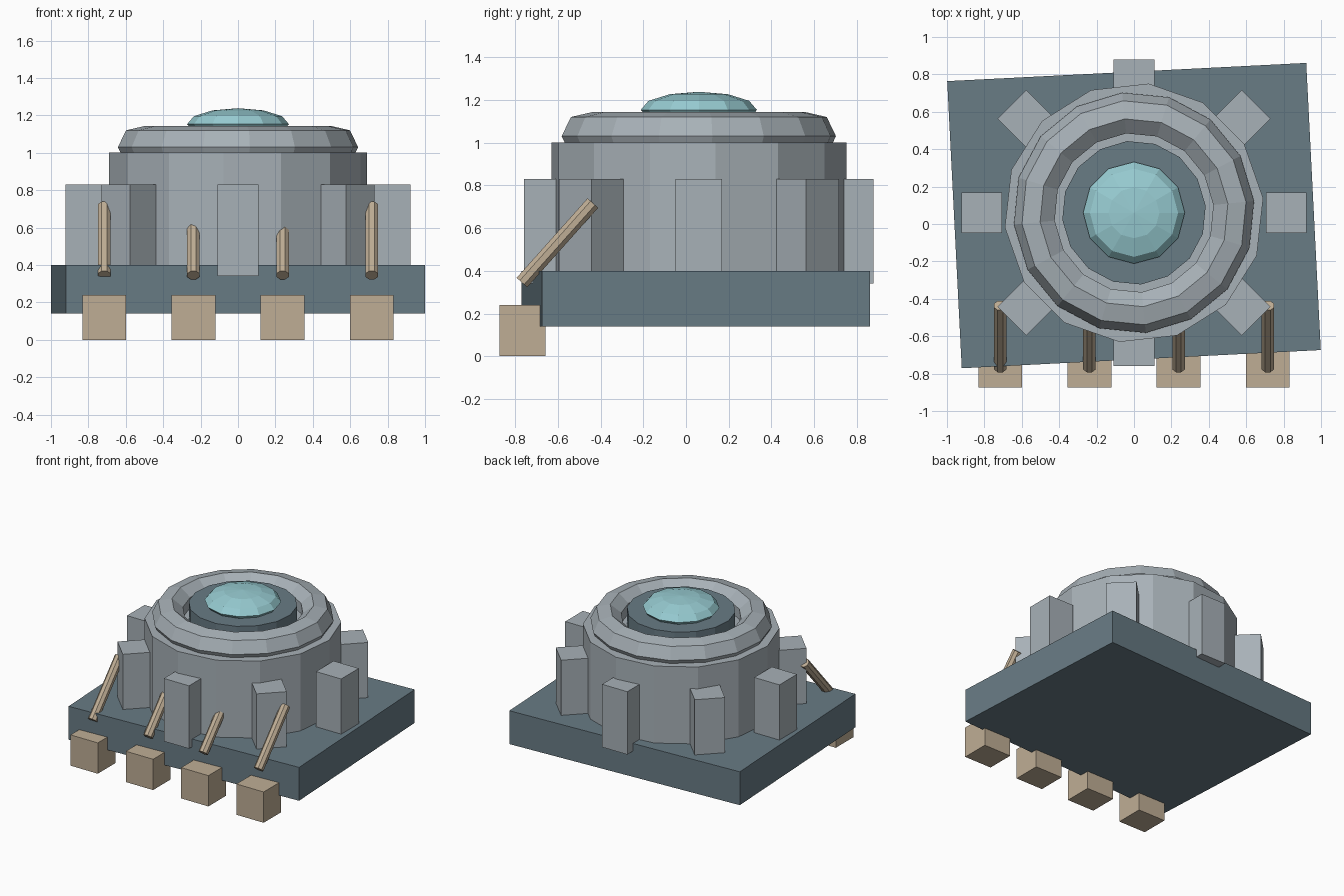
import bpy, bmesh
from math import sin, cos, tau, pi, radians
from mathutils import Matrix, Vector

old = bpy.data.objects.get("Cube")
if old:
    bpy.data.objects.remove(old, do_unlink=True)

HUB = Vector((0, 0.06, 0))


def material(name, color):
    mat = bpy.data.materials.new(name)
    mat.use_nodes = True
    mat.diffuse_color = (*color, 1)
    mat.node_tree.nodes["Principled BSDF"].inputs["Base Color"].default_value = (*color, 1)
    return mat


slate = material("slate", (0.14, 0.2, 0.235))
stone = material("pale stone", (0.39, 0.44, 0.475))
sand = material("sand", (0.52, 0.42, 0.3))
glass = material("aqua glass", (0.31, 0.6, 0.64))


def finish(name, bm, mat, matrix):
    bmesh.ops.recalc_face_normals(bm, faces=bm.faces)
    mesh = bpy.data.meshes.new(name)
    bm.to_mesh(mesh)
    bm.free()
    mesh.materials.append(mat)
    obj = bpy.data.objects.new(name, mesh)
    obj.matrix_world = matrix
    bpy.context.collection.objects.link(obj)
    return obj


def box(name, size, center, mat, turn=0):
    bm = bmesh.new()
    bmesh.ops.create_cube(bm, size=1, matrix=Matrix.Diagonal((*size, 1)))
    return finish(name, bm, mat, Matrix.Translation(center) @ Matrix.Rotation(turn, 4, "Z"))


def lathe(name, profile, sides, mat, matrix, phase=0.0, closed=False):
    """Turn (radius, height) points about z; open profiles get end caps."""
    bm = bmesh.new()
    rings = [[bm.verts.new((r * cos(tau * (i + phase) / sides),
                            r * sin(tau * (i + phase) / sides), z))
              for i in range(sides)] for r, z in profile]
    pairs = list(zip(rings, rings[1:]))
    if closed:
        pairs.append((rings[-1], rings[0]))
    else:
        bm.faces.new(rings[0])
        bm.faces.new(rings[-1])
    for a, b in pairs:
        for i in range(sides):
            j = (i + 1) % sides
            bm.faces.new((a[i], a[j], b[j], b[i]))
    return finish(name, bm, mat, matrix)


at_hub = Matrix.Translation(HUB)

# Slightly skewed foundation slab
box("base_slab", (1.922, 1.537, 0.26), (0, 0.045, 0.27), slate, radians(2.9))

# Faceted drum, rolled rim and central plinth
lathe("drum", [(0.695, 0.38), (0.695, 1.0)], 14, stone, at_hub, 0.25)
rim = [(0.53 + 0.115 * cos(tau * k / 7), 1.03 + 0.115 * sin(tau * k / 7)) for k in range(7)]
lathe("rim", rim, 16, stone, at_hub, 0.25, closed=True)
lathe("plinth", [(0.385, 0.98), (0.385, 1.13)], 16, slate, at_hub, 0.25)

# Flattened dome
bm = bmesh.new()
bmesh.ops.create_uvsphere(bm, u_segments=12, v_segments=6, radius=1,
                          matrix=Matrix.Diagonal((0.272, 0.272, 0.085, 1)))
finish("dome", bm, glass, Matrix.Translation(HUB + Vector((0, 0, 1.153))))

# Eight buttresses around the drum
for k in range(8):
    a = k * pi / 4
    spot = HUB + Vector((0.815 * cos(a), 0.71 * sin(a), 0.585))
    box(f"buttress_{k + 1}", (0.217, 0.217, 0.49), spot, stone, a)

# Front blocks, each with a leaning pole
foot, tip = Vector((0, -0.768, 0.345)), Vector((0, -0.436, 0.717))
lean = (tip - foot).to_track_quat("Z", "Y").to_matrix().to_4x4()
for k in range(4):
    x = -0.715 + k * 0.4767
    box(f"front_block_{k + 1}", (0.235, 0.217, 0.24), (x, -0.765, 0.12), sand)
    lathe(f"pole_{k + 1}", [(0.036, 0), (0.036, (tip - foot).length)], 8, sand,
          Matrix.Translation(foot + Vector((x, 0, 0))) @ lean, 0.5)
